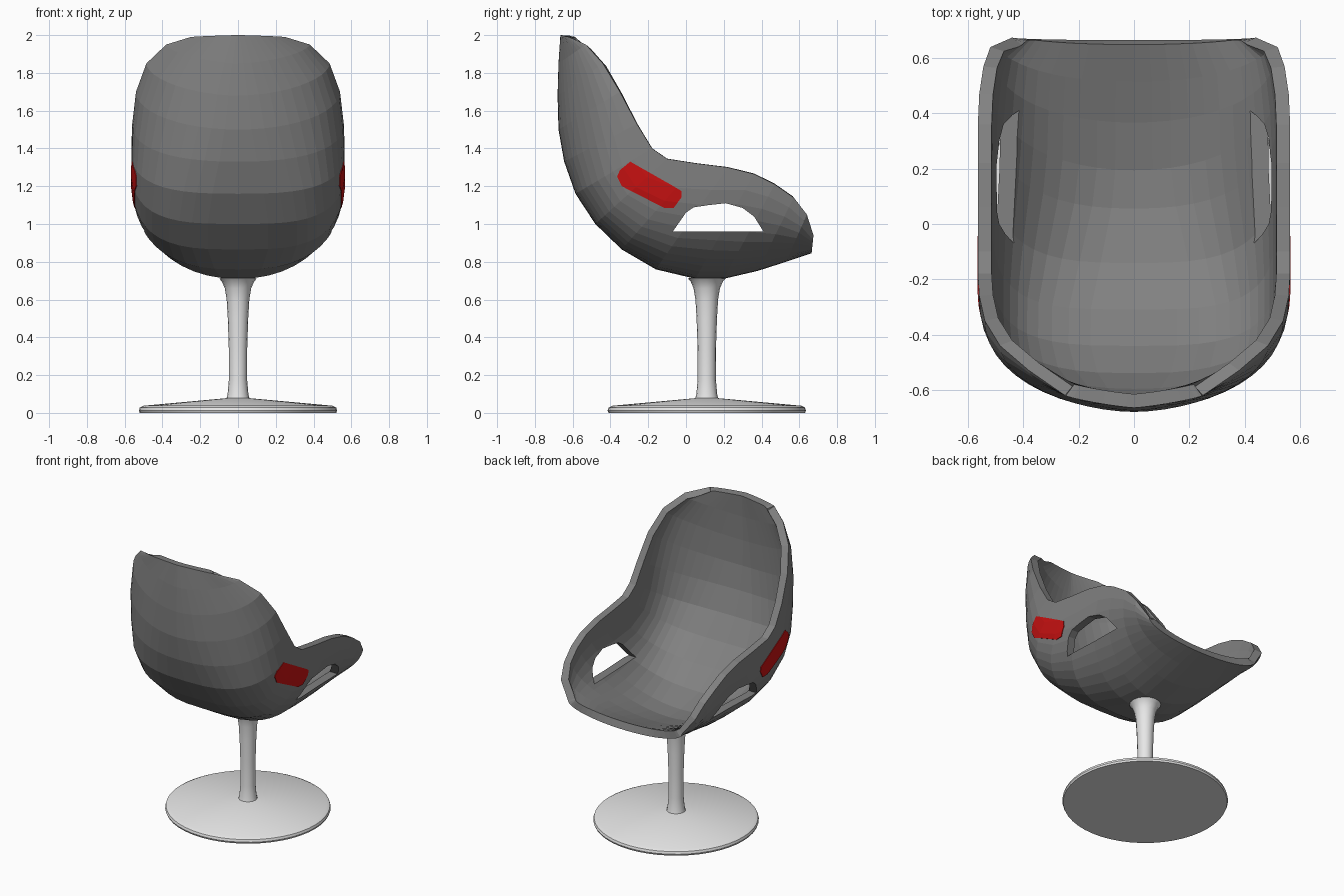
import bpy
import bmesh
from math import sin, cos, pi, copysign

cube = bpy.data.objects.get("Cube")
if cube:
    bpy.data.objects.remove(cube, do_unlink=True)


def material(name, r, g, b):
    m = bpy.data.materials.new(name)
    m.use_nodes = True
    m.diffuse_color = (r, g, b, 1)
    bsdf = next(n for n in m.node_tree.nodes if n.type == 'BSDF_PRINCIPLED')
    bsdf.inputs["Base Color"].default_value = (r, g, b, 1)
    return m


def make_object(name, bm, mat=None):
    mesh = bpy.data.meshes.new(name)
    bm.to_mesh(mesh)
    bm.free()
    if mat:
        mesh.materials.append(mat)
    ob = bpy.data.objects.new(name, mesh)
    bpy.context.collection.objects.link(ob)
    return ob


def select(ob):
    bpy.ops.object.select_all(action='DESELECT')
    bpy.context.view_layer.objects.active = ob
    ob.select_set(True)


def apply_modifier(ob, kind, **settings):
    mod = ob.modifiers.new(kind, kind)
    for key, value in settings.items():
        setattr(mod, key, value)
    select(ob)
    bpy.ops.object.modifier_apply(modifier=mod.name)


def prism(name, outline):
    """Extrude a side outline (y, z) across the full width."""
    bm = bmesh.new()
    face = bm.faces.new([bm.verts.new((-1, y, z)) for y, z in outline])
    out = bmesh.ops.extrude_face_region(bm, geom=[face])
    moved = [v for v in out["geom"] if isinstance(v, bmesh.types.BMVert)]
    bmesh.ops.translate(bm, verts=moved, vec=(2, 0, 0))
    bmesh.ops.recalc_face_normals(bm, faces=bm.faces)
    ob = make_object(name, bm)
    ob.hide_render = True
    return ob


def boolean(ob, cutter, operation):
    apply_modifier(ob, 'BOOLEAN', object=cutter, operation=operation, solver='EXACT')
    bpy.data.objects.remove(cutter, do_unlink=True)


grey = material("shell grey", 0.22, 0.22, 0.22)
white = material("pedestal white", 0.8, 0.8, 0.8)
red = material("badge red", 0.6, 0.006, 0.006)

# Centre line (y, z) of the shell, from the back top to the front lip
spine = [(-.665, 2.0), (-.675, 1.85), (-.68, 1.68), (-.675, 1.5), (-.645, 1.33),
         (-.585, 1.16), (-.48, 1.0), (-.34, .865), (-.16, .76), (.05, .71),
         (.2, .71), (.38, .752), (.53, .8), (.665, .845)]
# Matching rim points (x, y, z)
rim = [(.25, -.62, 1.99), (.38, -.53, 1.95), (.485, -.44, 1.85), (.54, -.35, 1.7),
       (.56, -.26, 1.53), (.565, -.18, 1.4), (.565, -.1, 1.345), (.565, .06, 1.32),
       (.565, .22, 1.3), (.565, .36, 1.265), (.56, .47, 1.21), (.545, .57, 1.14),
       (.52, .64, 1.05), (.44, .675, .94)]
# Roundness of each rib: 1 is an ellipse, lower is boxier
roundness = [1.6, 1.25, 1.1, 1, .85, .7, .62, .62, .74, .92, 1, 1, 1, 1]


def shell_surface(steps=24):
    """Loft superellipse ribs from rim to rim through the centre line."""
    bm = bmesh.new()
    ribs = []
    for (py, pz), (w, ry, rz), e in zip(spine, rim, roundness):
        rib = []
        for i in range(steps + 1):
            t = pi * (i / steps - 0.5)
            x = w * copysign(abs(sin(t)) ** e, t)
            f = 1 - max(cos(t), 0) ** e
            rib.append(bm.verts.new((x, py + (ry - py) * f, pz + (rz - pz) * f)))
        ribs.append(rib)
    for a, b in zip(ribs, ribs[1:]):
        for i in range(steps):
            bm.faces.new((a[i], b[i], b[i + 1], a[i + 1]))
    bm.normal_update()
    lowest = min(bm.faces, key=lambda f: f.calc_center_median().z)
    if lowest.normal.z > 0:
        bmesh.ops.reverse_faces(bm, faces=bm.faces)
    return bm


# Seat shell with an arched opening in each side
shell = make_object("seat_shell", shell_surface(), grey)
apply_modifier(shell, 'SOLIDIFY', thickness=0.05, offset=-1, use_even_offset=True)
opening = [(-.07, .96), (0, 1.06), (.04, 1.088), (.12, 1.1), (.21, 1.11),
           (.3, 1.085), (.36, 1.04), (.41, .96)]
boolean(shell, prism("opening_cutter", opening), 'DIFFERENCE')

# Red badges hugging both outer sides
badges = make_object("side_badges", shell_surface(), red)
apply_modifier(badges, 'SOLIDIFY', thickness=0.004, offset=1)
badge = [(-.365, 1.25), (-.35, 1.285), (-.295, 1.33), (-.075, 1.205), (-.025, 1.175),
         (-.025, 1.14), (-.065, 1.085), (-.115, 1.085), (-.34, 1.2)]
boolean(badges, prism("badge_cutter", badge), 'INTERSECT')


def lathe(name, profile, sides, mat):
    """Spin a closed (radius, z) profile into a solid under the seat."""
    bm = bmesh.new()
    verts = [bm.verts.new((r, 0, z)) for r, z in profile]
    edges = [bm.edges.new(pair) for pair in zip(verts, verts[1:])]
    bmesh.ops.spin(bm, geom=verts + edges, cent=(0, 0, 0), axis=(0, 0, 1),
                   angle=2 * pi, steps=sides)
    bmesh.ops.remove_doubles(bm, verts=bm.verts, dist=0.0005)
    bmesh.ops.recalc_face_normals(bm, faces=bm.faces)
    ob = make_object(name, bm, mat)
    ob.location.y = 0.11
    select(ob)
    bpy.ops.object.shade_smooth_by_angle(angle=0.6)
    return ob


# Round foot and flared stem
lathe("round_foot", [(0, 0), (.52, 0), (.525, .012), (.52, .028), (.5, .038),
                     (.06, .078), (0, .08)], 48, white)
lathe("stem", [(0, .06), (.062, .07), (.055, .1), (.048, .18), (.049, .35), (.054, .5),
               (.06, .6), (.07, .66), (.085, .695), (.1, .712), (0, .725)], 16, white)
